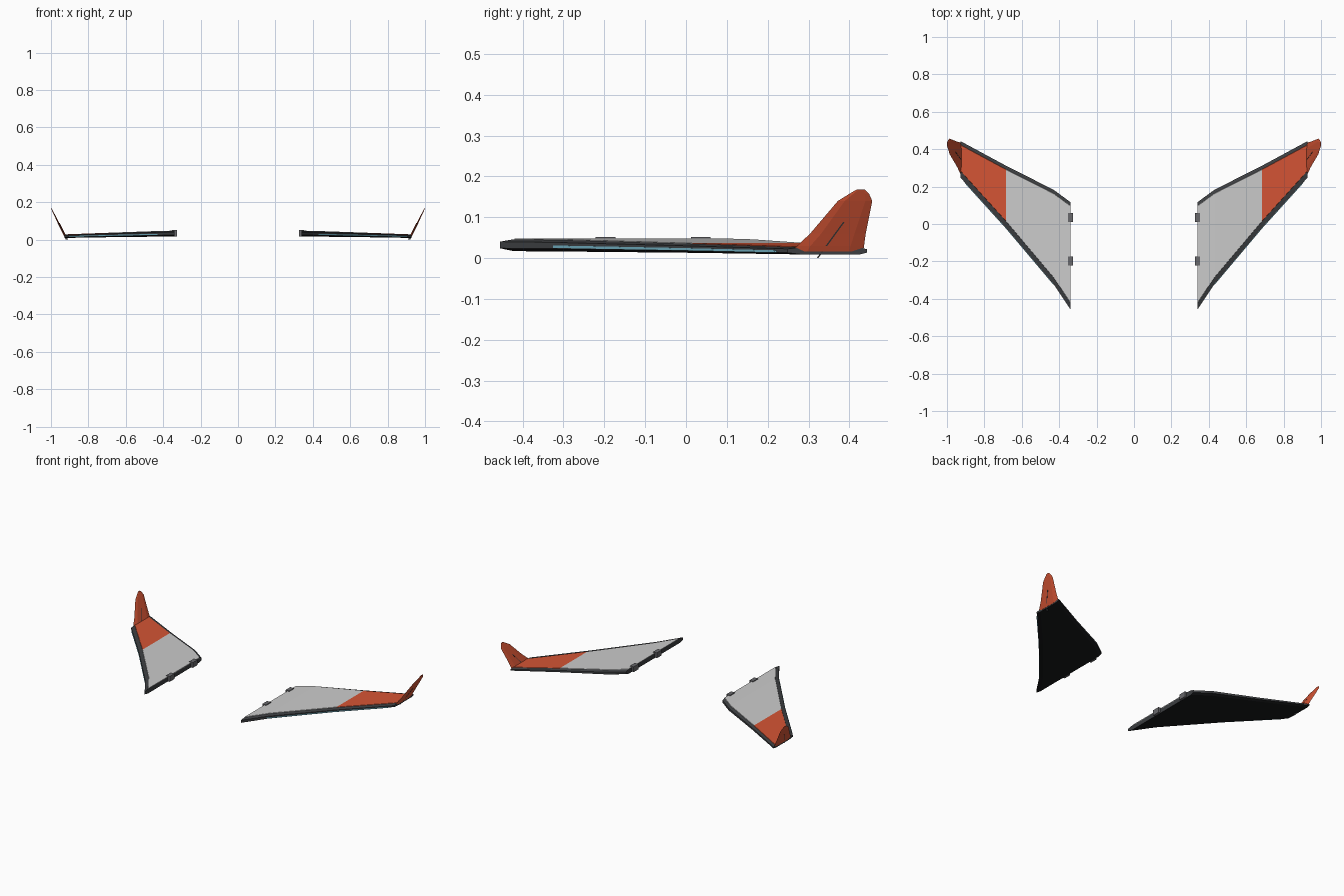
import bpy, bmesh
from mathutils import Vector

if "Cube" in bpy.data.objects:
    bpy.data.objects.remove(bpy.data.objects["Cube"])


def material(name, rgb):
    m = bpy.data.materials.new(name)
    m.diffuse_color = (*rgb, 1)
    m.use_nodes = True
    m.node_tree.nodes["Principled BSDF"].inputs["Base Color"].default_value = m.diffuse_color
    return m


WHITE = material("light_skin", (0.70, 0.70, 0.71))
ORANGE = material("orange_skin", (0.66, 0.09, 0.035))
TRIM = material("dark_trim", (0.045, 0.048, 0.052))
BLACK = material("black_belly", (0.009, 0.010, 0.011))
METAL = material("hinge_metal", (0.14, 0.14, 0.15))
TEAL = material("teal_strip", (0.16, 0.42, 0.52))


def loft(name, rings, mat):
    """Skin equal-length rings, cap the ends, mirror across x = 0."""
    bm = bmesh.new()
    rows = [[bm.verts.new(p) for p in r] for r in rings]
    n = len(rows[0])
    for a, b in zip(rows, rows[1:]):
        for i in range(n):
            j = (i + 1) % n
            bm.faces.new((a[i], a[j], b[j], b[i]))
    bm.faces.new(rows[0][::-1])
    bm.faces.new(rows[-1])
    bmesh.ops.recalc_face_normals(bm, faces=bm.faces)
    me = bpy.data.meshes.new(name)
    bm.to_mesh(me)
    bm.free()
    ob = bpy.data.objects.new(name, me)
    bpy.context.collection.objects.link(ob)
    me.materials.append(mat)
    mir = ob.modifiers.new("mirror", 'MIRROR')
    mir.use_axis = (True, False, False)
    mir.use_mirror_merge = False
    return ob


# wing stations: x, leading edge y, trailing edge y, bottom z, top z
STATIONS = [(0.34, -0.456, 0.117, 0.017, 0.046),
            (0.43, -0.322, 0.183, 0.016, 0.044),
            (0.685, -0.020, 0.312, 0.013, 0.035),
            (0.928, 0.248, 0.443, 0.009, 0.026)]
LE, TE = 0.034, 0.018      # chamfer lengths along y


def body_ring(s):
    x, f, r, b, t = s
    h = t - b
    return [(x, f, b + h * 0.25), (x, f, t - h * 0.2), (x, f + LE, t),
            (x, r - TE, t), (x, r, t - h * 0.25), (x, r, b + h * 0.25),
            (x, r - TE, b), (x, f + LE, b)]


def panel_ring(s):
    x, f, r, b, t = s
    y0, y1 = f + LE, r - TE
    return [(x, y0, t - 0.002), (x, y0 + 0.003, t + 0.002),
            (x, y1 - 0.003, t + 0.002), (x, y1, t - 0.002)]


# wing core with black underside
core = loft("wing_core", [body_ring(s) for s in STATIONS], TRIM)
core.data.materials.append(BLACK)
for p in core.data.polygons:
    if p.normal.z < -0.25:
        p.material_index = 1

# upper skins
loft("inner_wing_skin", [panel_ring(s) for s in STATIONS[:3]], WHITE)
loft("outer_wing_skin", [panel_ring(s) for s in STATIONS[2:]], ORANGE)


# glowing strip along the leading edge
def strip_ring(s, k=0.0, nxt=None):
    s = [a + (c - a) * k for a, c in zip(s, nxt)] if nxt else s
    x, f, r, b, t = s
    z = (b + t) / 2 - 0.002
    return [(x, f - 0.004, z - 0.003), (x, f - 0.004, z + 0.003),
            (x, f + 0.006, z + 0.003), (x, f + 0.006, z - 0.003)]


loft("leading_edge_strip", [strip_ring(STATIONS[1]), strip_ring(STATIONS[2]),
                            strip_ring(STATIONS[2], 0.9, STATIONS[3])], TEAL)


# canted winglet: height, front y, rear y, half thickness
def cant(z):
    return 0.925 + (z - 0.02) * 0.5


FIN = [(0.016, 0.262, 0.434, 0.006), (0.030, 0.272, 0.436, 0.006),
       (0.060, 0.304, 0.440, 0.005), (0.100, 0.338, 0.448, 0.004),
       (0.140, 0.372, 0.456, 0.003), (0.158, 0.401, 0.448, 0.002),
       (0.168, 0.418, 0.438, 0.0015)]
rings = []
for z, f, r, w in FIN:
    x, c = cant(z), (r - f) * 0.2
    rings.append([(x, f, z), (x + w, f + c, z), (x + w, r - c, z),
                  (x, r, z), (x - w, r - c, z), (x - w, f + c, z)])
loft("winglet", rings, ORANGE)

# rudder hinge line crossing the winglet
rings = []
for y, z in ((0.320, 0.0), (0.385, 0.089)):
    x = cant(z)
    rings.append([(x - 0.006, y, z), (x + 0.006, y, z),
                  (x + 0.006, y + 0.004, z), (x - 0.006, y + 0.004, z)])
loft("rudder_hinge_line", rings, TRIM)

# root hinges
for name, y in (("front_root_hinge", -0.197), ("rear_root_hinge", 0.036)):
    rings = [[(x, y - 0.024, 0.018), (x, y + 0.024, 0.018),
              (x, y + 0.024, 0.052), (x, y - 0.024, 0.052)]
             for x in (0.327, 0.353)]
    loft(name, rings, METAL)
